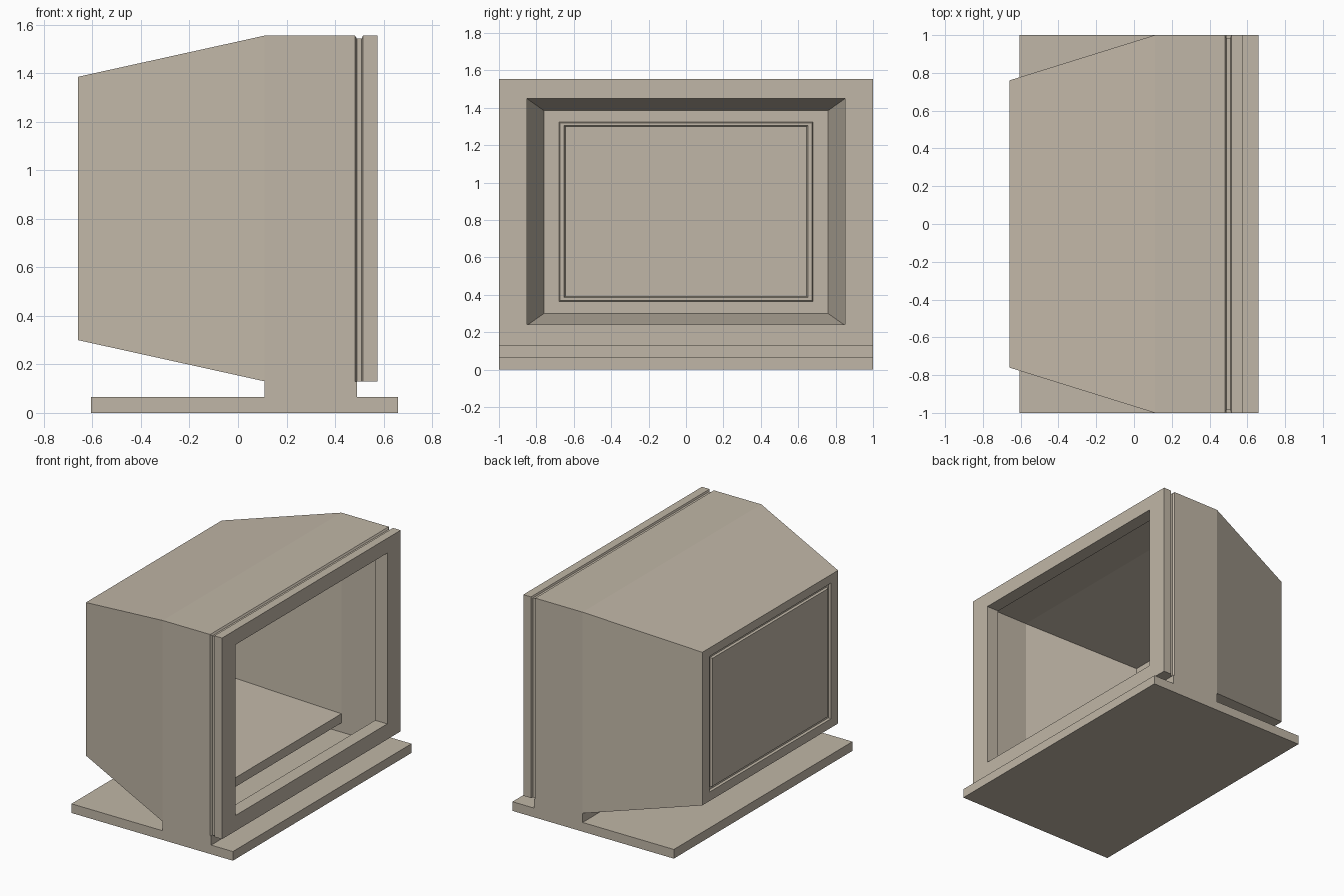
import bpy
import bmesh

cube = bpy.data.objects.get("Cube")
if cube:
    bpy.data.objects.remove(cube, do_unlink=True)

beige = bpy.data.materials.new("warm_beige")
beige.use_nodes = True
colour = (0.53, 0.47, 0.385, 1)
beige.diffuse_color = colour
bsdf = beige.node_tree.nodes["Principled BSDF"]
bsdf.inputs["Base Color"].default_value = colour
bsdf.inputs["Roughness"].default_value = 0.8


def finish(bm, name):
    bmesh.ops.recalc_face_normals(bm, faces=bm.faces)
    mesh = bpy.data.meshes.new(name)
    bm.to_mesh(mesh)
    bm.free()
    mesh.materials.append(beige)
    obj = bpy.data.objects.new(name, mesh)
    bpy.context.collection.objects.link(obj)
    return obj


def loft(name, rings, cap=False, open_bottom=()):
    """Join rectangles (x, half width, bottom, top) into a thin skin."""
    bm = bmesh.new()
    loops = [[bm.verts.new((x, y, z)) for y, z in
              ((-w, lo), (w, lo), (w, hi), (-w, hi))]
             for x, w, lo, hi in rings]
    for k, (a, b) in enumerate(zip(loops, loops[1:])):
        for i in range(4):
            if i == 0 and k in open_bottom:
                continue
            j = (i + 1) % 4
            bm.faces.new((a[i], a[j], b[j], b[i]))
    if cap:
        bm.faces.new(loops[-1])
    return finish(bm, name)


LOW, HIGH = 0.13, 1.555

# Front bezel: inner lip, front face, outer rim and the groove behind it
loft("front_bezel", [
    (0.48, 0.85, 0.24, 1.45),
    (0.575, 0.85, 0.24, 1.45),
    (0.575, 1, LOW, HIGH),
    (0.515, 1, LOW, HIGH),
    (0.51, 0.985, LOW, HIGH - 0.012),
    (0.49, 0.985, LOW, HIGH - 0.012),
    (0.482, 1, LOW, HIGH),
])

# Hollow casing tapering to the rear, with a groove around the back panel
BACK = -0.66


def back_ring(x, inset):
    return (x, 0.76 - inset, 0.30 + inset * 0.8, 1.385 - inset * 0.75)


loft("casing", [
    (0.482, 1, LOW, HIGH),
    (0.11, 1, LOW, HIGH),
    back_ring(BACK, 0),
    back_ring(BACK, 0.08),
    back_ring(BACK + 0.015, 0.087),
    back_ring(BACK + 0.015, 0.108),
    back_ring(BACK, 0.115),
], cap=True, open_bottom=(0,))

# Base slab and neck as one extruded profile, open into the casing
profile = [(-0.605, 0), (0.66, 0), (0.66, 0.065), (0.49, 0.065),
           (0.49, LOW), (0.11, LOW), (0.11, 0.065), (-0.605, 0.065)]
bm = bmesh.new()
right = [bm.verts.new((x, -1, z)) for x, z in profile]
left = [bm.verts.new((x, 1, z)) for x, z in profile]
bm.faces.new(right)
bm.faces.new(left[::-1])
for i in range(len(profile)):
    j = (i + 1) % len(profile)
    if profile[i][1] == LOW and profile[j][1] == LOW:
        continue
    bm.faces.new((right[i], right[j], left[j], left[i]))
finish(bm, "base_and_neck")
